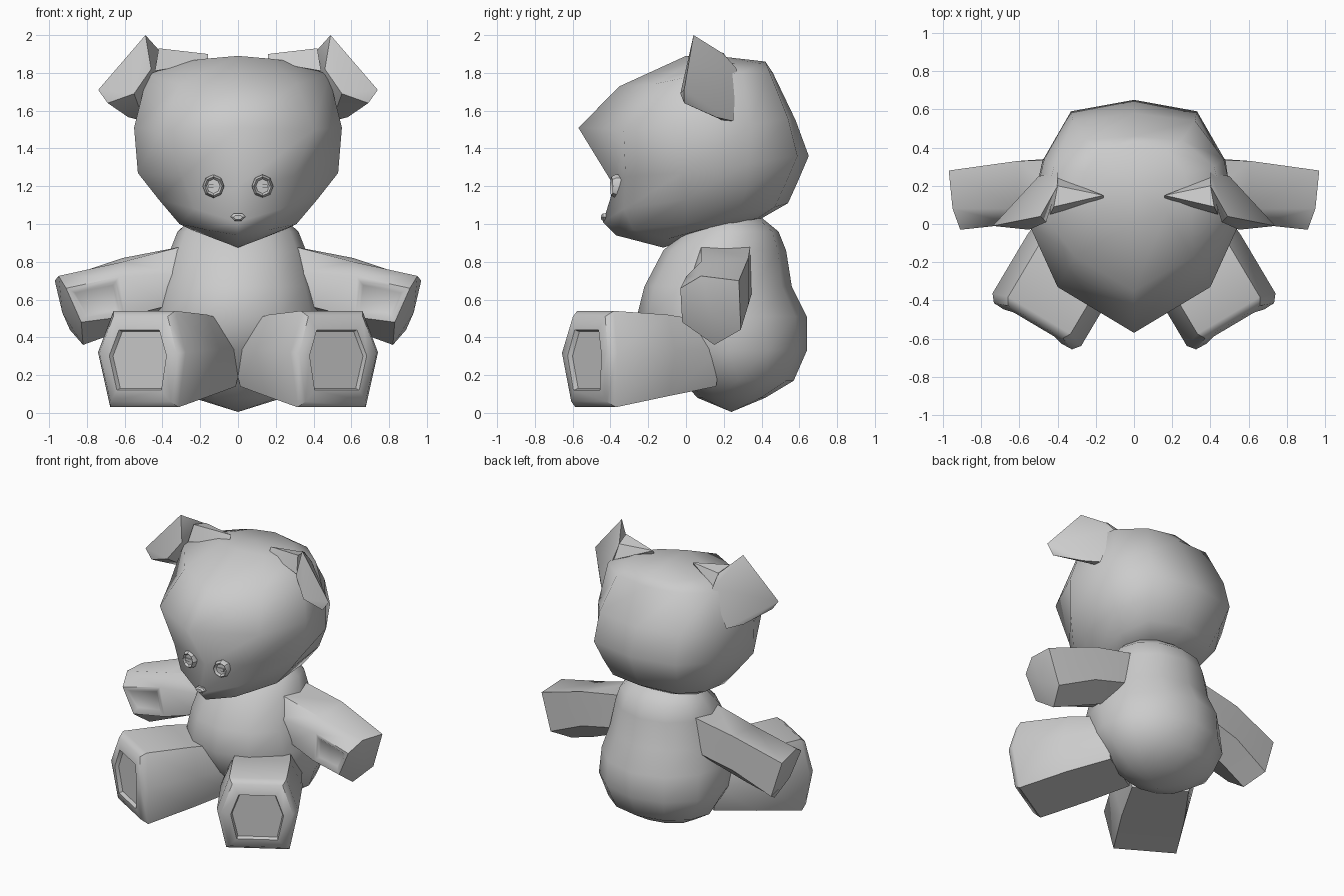
import bpy, bmesh, math
from mathutils import Vector

cube = bpy.data.objects.get("Cube")
if cube:
    bpy.data.objects.remove(cube, do_unlink=True)

# One plain grey for the whole toy
grey = bpy.data.materials.new("soft_grey")
grey.use_nodes = True
grey.diffuse_color = (0.6, 0.6, 0.6, 1)
bsdf = grey.node_tree.nodes["Principled BSDF"]
bsdf.inputs["Base Color"].default_value = (0.6, 0.6, 0.6, 1)
bsdf.inputs["Roughness"].default_value = 0.8


def finish(bm, name, angle):
    """Turn a bmesh into a shaded object."""
    bmesh.ops.recalc_face_normals(bm, faces=bm.faces)
    mesh = bpy.data.meshes.new(name)
    bm.to_mesh(mesh)
    bm.free()
    mesh.materials.append(grey)
    ob = bpy.data.objects.new(name, mesh)
    bpy.context.collection.objects.link(ob)
    bpy.ops.object.select_all(action='DESELECT')
    ob.select_set(True)
    bpy.context.view_layer.objects.active = ob
    bpy.ops.object.shade_smooth_by_angle(angle=math.radians(angle))
    return ob


def loft(name, rings, side=1, start=None, end=None, angle=60, inset=None):
    """Skin rings of points, closing each end with a fan to a pole point."""
    bm = bmesh.new()

    def vert(p):
        return bm.verts.new((p[0] * side, p[1], p[2]))

    loops = [[vert(p) for p in ring] for ring in rings]
    n = len(loops[0])
    walls = []
    for a, b in zip(loops, loops[1:]):
        for i in range(n):
            j = (i + 1) % n
            walls.append(bm.faces.new((a[i], a[j], b[j], b[i])))
    for loop, pole in ((loops[0], start), (loops[-1], end)):
        if pole is None:
            bm.faces.new(loop)
        else:
            tip = vert(pole)
            for i in range(n):
                bm.faces.new((loop[i], loop[(i + 1) % n], tip))
    if inset is not None:
        index, width, depth = inset
        bmesh.ops.recalc_face_normals(bm, faces=bm.faces)
        bmesh.ops.inset_individual(bm, faces=[walls[index]], thickness=width)
        bmesh.ops.inset_individual(bm, faces=[walls[index]], thickness=0.025, depth=-depth)
    return finish(bm, name, angle)


def hull(name, points, side):
    """Wrap a few corner points in a closed skin."""
    bm = bmesh.new()
    for x, y, z in points:
        bm.verts.new((x * side, y, z))
    res = bmesh.ops.convex_hull(bm, input=bm.verts)
    loose = [v for v in bm.verts if not v.link_faces]
    bmesh.ops.delete(bm, geom=loose, context='VERTS')
    return finish(bm, name, 40)


# Head: half rings from chin to crown, front centre round to back centre
head_half = [
    [(0, -.12, .875), (.12, -.10, .92), (.25, .08, .97), (.25, .25, 1.0), (.17, .38, 1.03), (0, .40, 1.03)],
    [(0, -.37, .94), (.17, -.28, .97), (.31, .0, 1.0), (.34, .27, 1.05), (.26, .47, 1.09), (0, .54, 1.11)],
    [(0, -.44, 1.01), (.23, -.33, 1.08), (.42, .0, 1.13), (.43, .32, 1.18), (.30, .53, 1.22), (0, .59, 1.22)],
    [(0, -.38, 1.2), (.29, -.32, 1.25), (.53, -.02, 1.27), (.48, .33, 1.32), (.33, .59, 1.36), (0, .65, 1.36)],
    [(0, -.57, 1.51), (.40, -.33, 1.5), (.55, .0, 1.51), (.47, .34, 1.52), (.32, .54, 1.56), (0, .58, 1.55)],
    [(0, -.35, 1.73), (.31, -.17, 1.74), (.48, .06, 1.79), (.42, .30, 1.80), (.25, .44, 1.81), (0, .46, 1.80)],
    [(0, .0, 1.89), (.17, .06, 1.875), (.29, .15, 1.86), (.26, .27, 1.85), (.17, .39, 1.85), (0, .42, 1.86)],
]
head = [h + [(-x, y, z) for x, y, z in h[-2:0:-1]] for h in head_half]
loft("head", head, start=(0, .15, .96), end=(0, .2, 1.885), angle=75)

# Body: rings given as height, half width, front y and back y
body_rings = []
for z, rx, yf, yb in [(.08, .24, .06, .42), (.17, .38, -.02, .57), (.33, .46, -.18, .64),
                      (.51, .45, -.26, .64), (.67, .41, -.22, .56), (.86, .36, -.12, .53),
                      (.96, .32, -.01, .49), (1.05, .22, .08, .38)]:
    body_rings.append([(rx * math.sin(a), (yf + yb) / 2 - (yb - yf) / 2 * math.cos(a), z)
                       for a in (math.tau * i / 12 for i in range(12))])
loft("body", body_rings, start=(0, .24, .005), angle=75)


def leg_ring(distance, scale_s, z0, z1, tilt=0):
    """Six-sided leg section, at a distance along the outward-turned leg."""
    d, w = Vector((.51, -.86, 0)), Vector((.86, .51, 0))
    c = Vector((.2, .02, 0)) + d * distance
    ring = []
    for s, t in ((-.19, 1), (.19, 1), (.27, .57), (.21, 0), (-.21, 0), (-.27, .57)):
        p = c + w * (s * scale_s) + d * (tilt * (1 - abs(t - .5) * 2))
        ring.append((p.x, p.y, z0 + (z1 - z0) * t))
    return ring


for side, label in ((1, "left"), (-1, "right")):
    # Leg with a sunken sole
    loft(label + "_leg", [
        leg_ring(-.05, .9, .14, .48), leg_ring(.25, 1.0, .09, .52),
        leg_ring(.58, 1.0, .03, .54, .03), leg_ring(.62, .88, .06, .51, .03),
        leg_ring(.635, .65, .12, .44, .015), leg_ring(.61, .62, .13, .43, .015)],
        side, angle=45)

    # Arm with a sunken square palm
    shoulder = [(.30, .08, .88), (.30, .34, .88), (.32, .35, .64), (.36, .2, .54), (.36, .06, .57), (.30, .03, .74)]
    elbow = [(.61, .08, .80), (.61, .33, .82), (.61, .33, .57), (.60, .19, .44), (.60, .01, .51), (.63, .0, .72)]
    hand = [(.95, .08, .725), (.97, .28, .70), (.89, .29, .44), (.82, .15, .36), (.83, -.02, .48), (.91, -.03, .66)]
    loft(label + "_arm", [shoulder, elbow, hand], side, end=(.93, .13, .53), angle=50,
         inset=(10, .03, .015))

    # Folded ear: drooping flap and the thin root on the crown
    hull(label + "_ear", [(.49, .04, 2.0), (.74, -.01, 1.71), (.69, -.01, 1.64), (.58, .16, 1.565),
                          (.50, .25, 1.545), (.50, .19, 1.55), (.46, .01, 1.82), (.55, -.03, 1.69),
                          (.40, .2, 1.90), (.40, .27, 1.82)], side)
    hull(label + "_ear_root", [(.16, .15, 1.90), (.16, .13, 1.86), (.40, .2, 1.905),
                               (.42, .09, 1.93), (.42, .25, 1.80), (.44, .05, 1.81)], side)

    # Button eye: raised rim, sunken face and a thin pupil bar
    def eye_ring(radius, y):
        return [(.13 + radius * .92 * math.sin(a), y + .15 * radius * math.sin(a),
                 1.2 + radius * math.cos(a)) for a in (math.tau * i / 8 for i in range(8))]

    loft(label + "_eye", [eye_ring(.06, -.33), eye_ring(.062, -.375), eye_ring(.05, -.395),
                          eye_ring(.038, -.38)], side, angle=35)
    bar = [[(.13 + sx * .025, y, 1.2 + sz * .01) for sx, sz in ((-1, -1), (1, -1), (1, 1), (-1, 1))]
           for y in (-.379, -.388)]
    loft(label + "_pupil", bar, side, angle=30)

# Nose: small flattened hexagonal bead
nose = [[(x * k, y, 1.033 + z * k) for x, z in
         ((-.04, .005), (-.022, .022), (.022, .022), (.04, .005), (.018, -.016), (-.018, -.016))]
        for y, k in ((-.40, 1), (-.44, 1), (-.45, .6))]
loft("nose", nose, angle=35)
